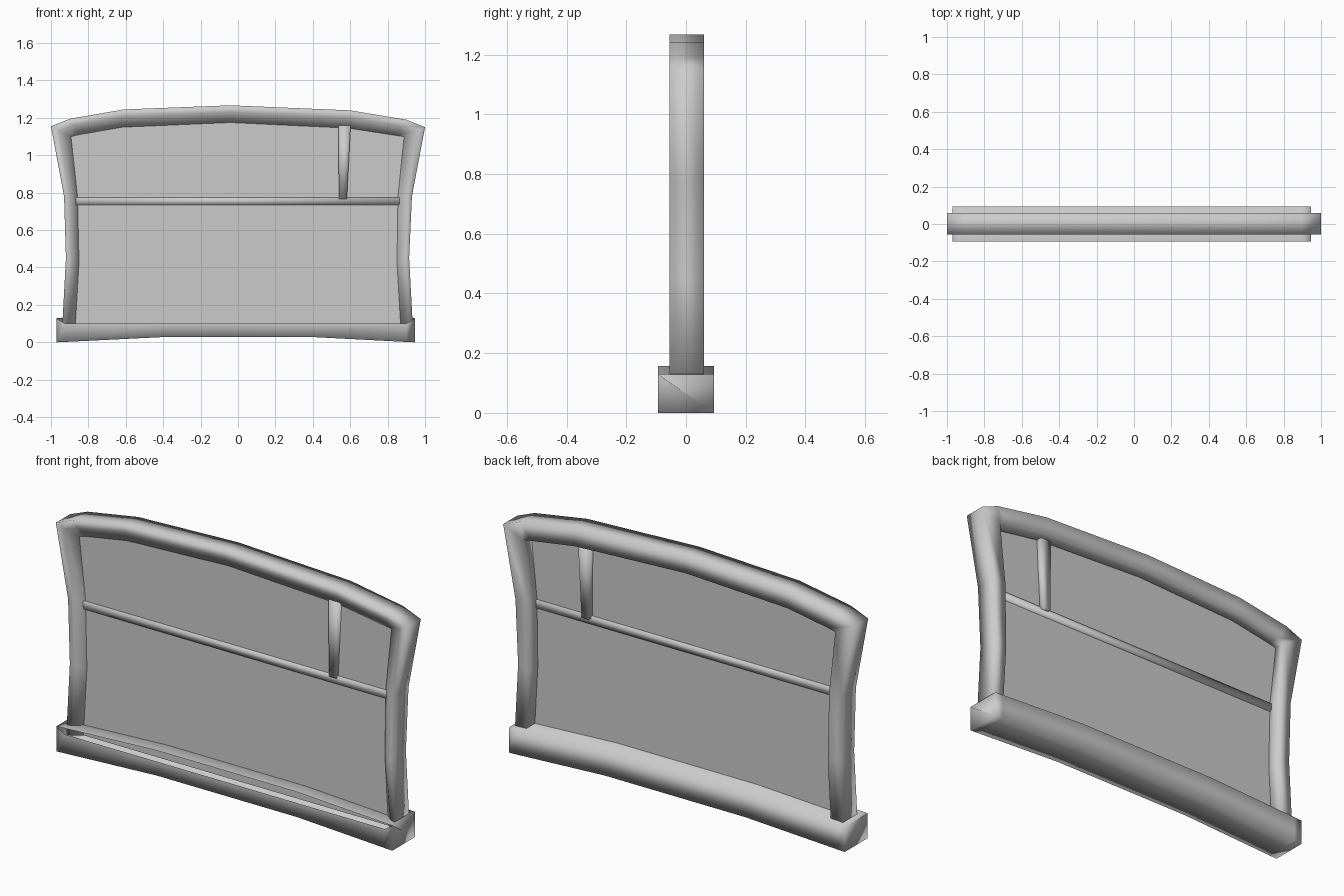
import bpy, bmesh

cube = bpy.data.objects.get("Cube")
if cube:
    bpy.data.objects.remove(cube)

grey = bpy.data.materials.new("plain_grey")
grey.use_nodes = True
COLOR = (0.6, 0.6, 0.6, 1)
grey.diffuse_color = COLOR
grey.node_tree.nodes["Principled BSDF"].inputs["Base Color"].default_value = COLOR


def finish(name, bm, smooth=True):
    bmesh.ops.recalc_face_normals(bm, faces=bm.faces)
    mesh = bpy.data.meshes.new(name)
    bm.to_mesh(mesh)
    bm.free()
    mesh.materials.append(grey)
    for p in mesh.polygons:
        p.use_smooth = smooth
    ob = bpy.data.objects.new(name, mesh)
    bpy.context.collection.objects.link(ob)
    return ob


def loft(name, sections, skip=(), smooth=True):
    """Join equal cross-sections into a capped bar, leaving out skipped sides."""
    bm = bmesh.new()
    rows = [[bm.verts.new(p) for p in s] for s in sections]
    n = len(rows[0])
    for a, b in zip(rows, rows[1:]):
        for i in range(n):
            if i not in skip:
                j = (i + 1) % n
                bm.faces.new((a[i], a[j], b[j], b[i]))
    bm.faces.new(rows[0])
    bm.faces.new(rows[-1])
    return finish(name, bm, smooth)


def slab(name, outline, y0, y1, smooth=False):
    """Extrude an outline in the xz plane between two depths."""
    return loft(name, [[(x, y, z) for x, z in outline] for y in (y0, y1)], smooth=smooth)


# Bowed surround: matching outer and inner edge points
outer = [(-.94, .08), (-.92, .45), (-.93, .78), (-1, 1.155), (-.9, 1.195), (-.61, 1.245),
         (-.04, 1.267), (.6, 1.24), (.9, 1.19), (1, 1.15), (.93, .78), (.915, .45), (.935, .08)]
inner = [(-.87, .08), (-.85, .43), (-.858, .78), (-.893, 1.1), (-.85, 1.11), (-.62, 1.15),
         (-.04, 1.175), (.59, 1.145), (.85, 1.105), (.888, 1.1), (.855, .78), (.85, .43), (.87, .08)]
FRONT, BACK = -.055, .06
ring = []
for (ox, oz), (ix, iz) in zip(outer, inner):
    # the front slopes back from its crown to the panel edge
    crown = (ox + .4 * (ix - ox), FRONT + .005, oz + .4 * (iz - oz))
    ring.append([(ox, FRONT, oz), (ox, BACK, oz), (ix, BACK, iz), (ix, -.018, iz), crown])
loft("surround", ring)

# Arched sill with an open slot along the top of its front
sill = []
for x, lift, lip in ((-.97, 0, .128), (-.925, .002, .1), (-.4, .028, .1),
                     (.4, .028, .1), (.9, .002, .1), (.945, 0, .128)):
    sill.append([(x, -.093, lift), (x, -.093, lip), (x, -.093, .129 + lift),
                 (x, .093, .129 + lift), (x, .093, lift)])
loft("sill", sill, skip=(1,))

# Thin recessed lower and upper panels, set toward the front
P0, P1 = -.016, -.008
slab("lower_panel", [(-.88, .08), (.88, .08), (.87, .45), (.88, .75), (-.88, .75), (-.87, .45)], P0, P1)
slab("upper_panel", [(-.88, .76), (.88, .76), (.92, 1.12), (.6, 1.17),
                     (-.04, 1.2), (-.62, 1.17), (-.92, 1.12)], P0, P1)

# Cross rail and slanted divider post
slab("cross_rail", [(-.88, .735), (.88, .735), (.88, .775), (-.88, .775)], -.024, .002, True)
slab("divider_post", [(.54, .765), (.582, .765), (.602, 1.16), (.536, 1.16)], -.03, .02, True)
